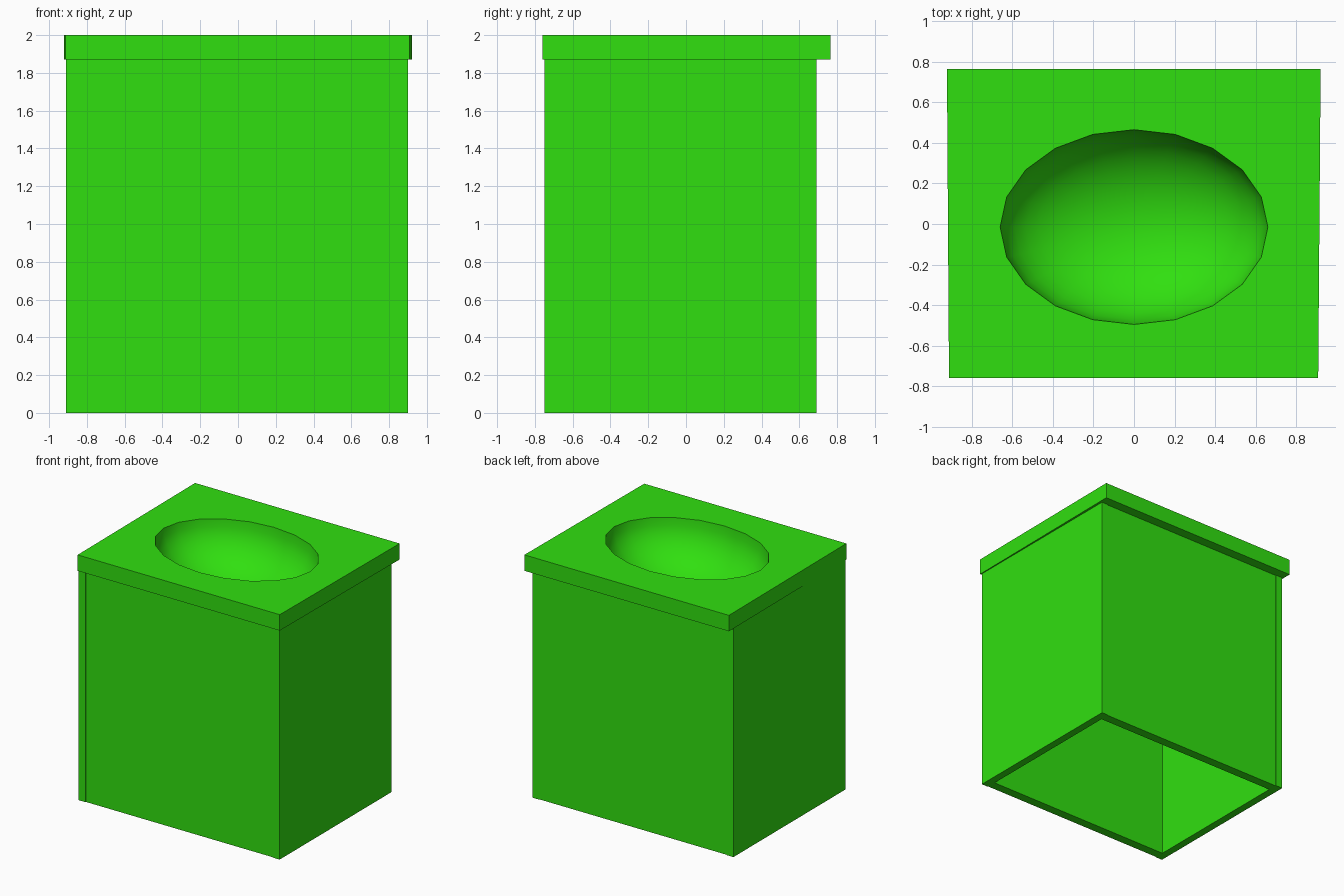
import bpy, bmesh, math
from mathutils import Vector

cube = bpy.data.objects.get("Cube")
if cube:
    bpy.data.objects.remove(cube, do_unlink=True)

COLOR = (0.03, 0.74, 0.005, 1)
green = bpy.data.materials.new("bright green")
green.use_nodes = True
green.diffuse_color = COLOR
green.node_tree.nodes["Principled BSDF"].inputs["Base Color"].default_value = COLOR

HEIGHT, LID_Z = 2.0, 1.87
RX, RY, DEPTH, CY = 0.66, 0.48, 0.40, -0.015
SEGMENTS = 20


def add_object(name, bm):
    mesh = bpy.data.meshes.new(name)
    bm.to_mesh(mesh)
    bm.free()
    mesh.materials.append(green)
    obj = bpy.data.objects.new(name, mesh)
    bpy.context.collection.objects.link(obj)
    return obj


def panel(name, x0, x1, y0, y1):
    """Upright board from the floor to the underside of the lid."""
    bm = bmesh.new()
    bmesh.ops.create_cube(bm, size=1)
    bmesh.ops.scale(bm, vec=(x1 - x0, y1 - y0, LID_Z), verts=bm.verts)
    bmesh.ops.translate(bm, vec=((x0 + x1) / 2, (y0 + y1) / 2, LID_Z / 2), verts=bm.verts)
    return add_object(name, bm)


# Open-bottomed cabinet: two sides with slightly recessed front and back
panel("right_side", -0.91, -0.847, -0.75, 0.69)
panel("left_side", 0.838, 0.90, -0.75, 0.69)
panel("front_panel", -0.847, 0.838, -0.745, -0.67)
panel("back_panel", -0.847, 0.838, 0.61, 0.685)


def loop(bm, points):
    verts = [bm.verts.new(p) for p in points]
    edges = [bm.edges.new((a, b)) for a, b in zip(verts, verts[1:] + verts[:1])]
    return verts, edges


def lid_layer(bm, z, shrink, up):
    """Flat slab face with an oval hole; returns its outer corners."""
    outer, edges = loop(bm, [(-0.912, -0.76, z), (0.908, -0.76, z),
                             (0.92, 0.765, z), (-0.922, 0.765, z)])
    angles = [2 * math.pi * i / SEGMENTS for i in range(SEGMENTS)]
    rim, rim_edges = loop(bm, [(RX * shrink * math.cos(a),
                                CY + RY * shrink * math.sin(a), z) for a in angles])
    bmesh.ops.triangle_fill(bm, edges=edges + rim_edges, use_beauty=True,
                            normal=Vector((0, 0, up)))
    return outer


# Overhanging lid, a little wider at the back
bm = bmesh.new()
top = lid_layer(bm, HEIGHT, 1, 1)
low = lid_layer(bm, LID_Z, math.sqrt(1 - ((HEIGHT - LID_Z) / DEPTH) ** 2), -1)
for i in range(4):
    j = (i + 1) % 4
    bm.faces.new((low[i], low[j], top[j], top[i]))
for face in bm.faces:
    face.normal_update()
    if abs(face.normal.z) > 0.9:
        upper = face.calc_center_median().z > (LID_Z + HEIGHT) / 2
        if (face.normal.z > 0) != upper:
            face.normal_flip()
add_object("lid", bm)

# Smooth oval basin sunk into the lid
bm = bmesh.new()
bmesh.ops.create_uvsphere(bm, u_segments=SEGMENTS, v_segments=SEGMENTS, radius=1)
bmesh.ops.delete(bm, geom=[v for v in bm.verts if v.co.z > 0.001], context='VERTS')
bmesh.ops.scale(bm, vec=(RX, RY, DEPTH), verts=bm.verts)
bmesh.ops.translate(bm, vec=(0, CY, HEIGHT), verts=bm.verts)
bmesh.ops.reverse_faces(bm, faces=bm.faces)
for face in bm.faces:
    face.smooth = True
add_object("basin", bm)
